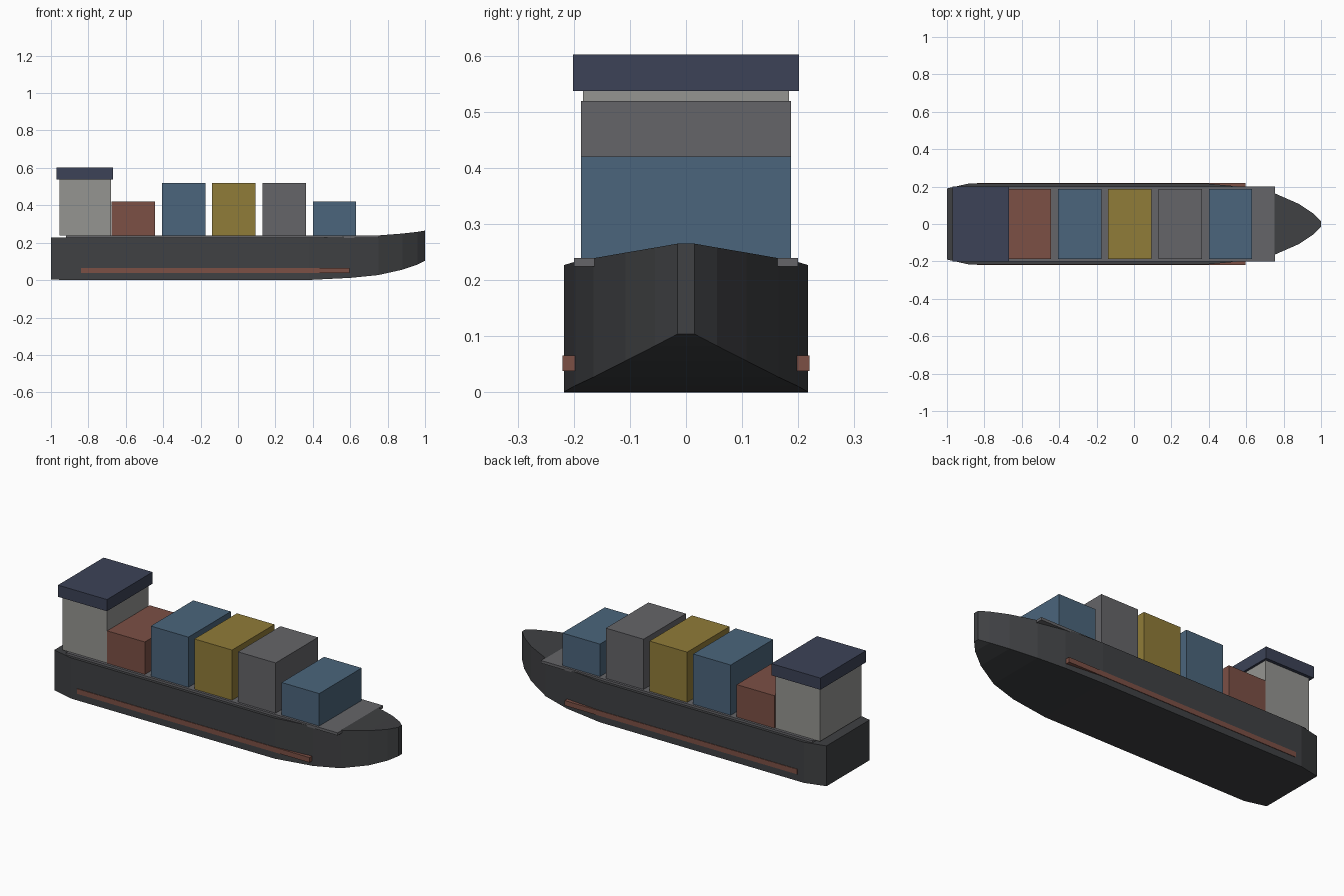
import bpy, bmesh
from mathutils import Matrix

if "Cube" in bpy.data.objects:
    bpy.data.objects.remove(bpy.data.objects["Cube"])


def material(name, rgb):
    m = bpy.data.materials.new(name)
    m.diffuse_color = (*rgb, 1)
    m.use_nodes = True
    m.node_tree.nodes["Principled BSDF"].inputs["Base Color"].default_value = m.diffuse_color
    return m


CHARCOAL = material("charcoal", (0.05, 0.052, 0.056))
GREY = material("grey", (0.13, 0.13, 0.14))
PALE = material("pale_grey", (0.30, 0.30, 0.285))
NAVY = material("navy", (0.045, 0.055, 0.095))
RED = material("red", (0.20, 0.08, 0.06))
BLUE = material("blue", (0.07, 0.13, 0.20))
YELLOW = material("yellow", (0.28, 0.20, 0.04))


def add_object(name, bm, mat):
    bmesh.ops.recalc_face_normals(bm, faces=bm.faces)
    me = bpy.data.meshes.new(name)
    bm.to_mesh(me)
    bm.free()
    me.materials.append(mat)
    ob = bpy.data.objects.new(name, me)
    bpy.context.collection.objects.link(ob)
    return ob


def box(name, x, y, z, mat):
    """Box from (min, max) ranges along each axis."""
    bm = bmesh.new()
    centre = [(r[0] + r[1]) / 2 for r in (x, y, z)]
    size = [r[1] - r[0] for r in (x, y, z)]
    bmesh.ops.create_cube(bm, size=1, matrix=Matrix.Translation(centre) @ Matrix.Diagonal((*size, 1)))
    return add_object(name, bm, mat)


# Hull: box sections lofted from stern to bow (x, half width, keel z, top z)
stations = [
    (-1.00, 0.190, 0.003, 0.228),
    (-0.88, 0.217, 0.000, 0.227),
    (0.38, 0.217, 0.001, 0.227),
    (0.60, 0.197, 0.012, 0.233),
    (0.75, 0.165, 0.027, 0.239),
    (0.88, 0.108, 0.056, 0.249),
    (0.96, 0.055, 0.083, 0.258),
    (1.00, 0.015, 0.104, 0.265),
]
bm = bmesh.new()
rings = [[bm.verts.new((x, sy * w, z)) for sy, z in ((-1, lo), (1, lo), (1, hi), (-1, hi))]
         for x, w, lo, hi in stations]
for a, b in zip(rings, rings[1:]):
    for i in range(4):
        j = (i + 1) % 4
        bm.faces.new((a[i], a[j], b[j], b[i]))
bm.faces.new(rings[0])
bm.faces.new(rings[-1])
add_object("hull", bm, CHARCOAL)

# Cargo deck plate
box("deck", (-0.92, 0.755), (-0.20, 0.20), (0.224, 0.239), GREY)

# Waterline stripes on both sides
for side, s in (("right", -1), ("left", 1)):
    box("waterline_stripe_" + side, (-0.84, 0.595), sorted((s * 0.197, s * 0.22)), (0.038, 0.066), RED)

# Bridge house and roof
box("bridge_house", (-0.955, -0.68), (-0.184, 0.184), (0.238, 0.539), PALE)
box("bridge_roof", (-0.97, -0.668), (-0.201, 0.201), (0.537, 0.602), NAVY)

# Container stacks
stacks = [(RED, 0.42), (BLUE, 0.519), (YELLOW, 0.519), (GREY, 0.519), (BLUE, 0.42)]
for i, (mat, top) in enumerate(stacks):
    x = -0.56 + i * 0.269
    box(f"container_stack_{i + 1}", (x - 0.116, x + 0.116), (-0.187, 0.187), (0.237, top), mat)
